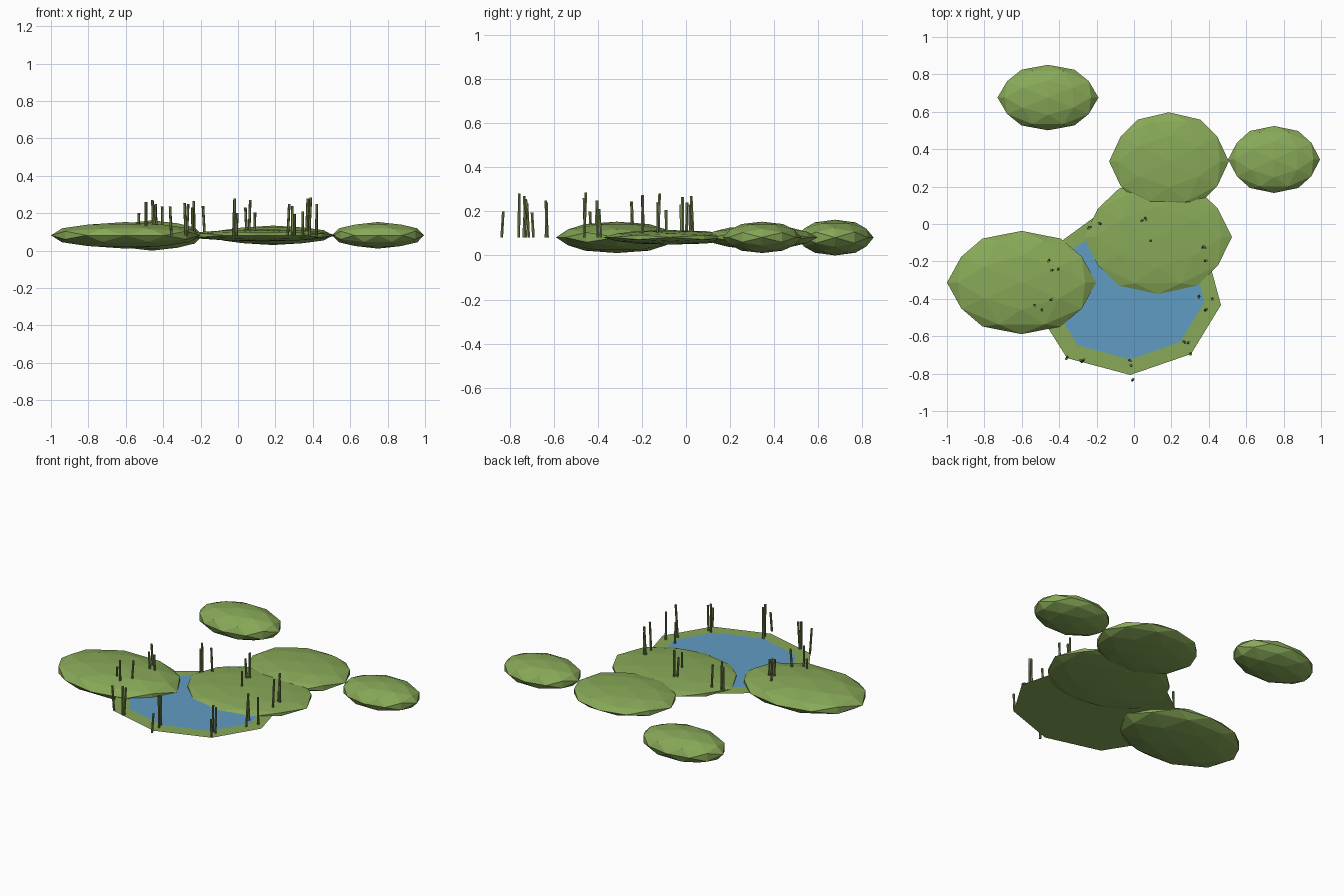
import bpy, bmesh, math, random
from mathutils import Vector

if "Cube" in bpy.data.objects:
    bpy.data.objects.remove(bpy.data.objects["Cube"])

random.seed(4)
LEVEL = 0.081  # height of the waterline


def material(name, srgb):
    m = bpy.data.materials.new(name)
    m.diffuse_color = [((c / 255 + 0.055) / 1.055) ** 2.4 for c in srgb] + [1]
    m.use_nodes = True
    m.node_tree.nodes["Principled BSDF"].inputs["Base Color"].default_value = m.diffuse_color
    return m


GRASS = material("grass_green", (136, 169, 88))
WATER = material("water_blue", (97, 156, 196))
REED = material("reed_green", (118, 138, 78))


def finish(name, bm, mat):
    mesh = bpy.data.meshes.new(name)
    bm.to_mesh(mesh)
    bm.free()
    mesh.materials.append(mat)
    obj = bpy.data.objects.new(name, mesh)
    bpy.context.collection.objects.link(obj)
    return obj


# Unit icosphere standing on an edge: 12 corners plus the 30 edge midpoints
def sphere_points():
    t = (1 + math.sqrt(5)) / 2
    pts = []
    for a in (-1, 1):
        for b in (-t, t):
            pts += [Vector((a, b, 0)), Vector((0, a, b)), Vector((b, 0, a))]
    mids = [(p + q) / 2 for i, p in enumerate(pts) for q in pts[:i]
            if (p - q).length < 2.1]
    return [p.normalized() for p in pts + mids]


def mound(name, centre, radii):
    bm = bmesh.new()
    for p in sphere_points():
        bm.verts.new([c + r * v for c, r, v in zip(centre, radii, p)])
    bmesh.ops.convex_hull(bm, input=bm.verts[:])
    bmesh.ops.recalc_face_normals(bm, faces=bm.faces[:])
    finish(name, bm, GRASS)


# Flattened grassy mounds
mound("mound_left", (-0.601, -0.313, 0.082), (0.399, 0.276, 0.071))
mound("mound_back_left", (-0.46, 0.676, 0.081), (0.27, 0.175, 0.081))
mound("mound_right", (0.749, 0.345, 0.082), (0.246, 0.179, 0.071))
mound("mound_back", (0.187, 0.335, 0.082), (0.32, 0.262, 0.052))
mound("mound_centre", (0.128, -0.07, 0.082), (0.396, 0.305, 0.033))

# Flat nine-sided shore with the same outline shrunk for the water
OUTLINE = [(-0.02, -0.807), (0.305, -0.695), (0.465, -0.433), (0.38, -0.12),
           (0.12, 0.08), (-0.18, 0.06), (-0.42, -0.115), (-0.52, -0.46),
           (-0.358, -0.717)]
CX, CY = -0.03, -0.335


def sheet(name, scale, z, mat):
    bm = bmesh.new()
    bm.faces.new([bm.verts.new((CX + (x - CX) * scale, CY + (y - CY) * scale, z))
                  for x, y in OUTLINE])
    finish(name, bm, mat)


sheet("shore", 1.0, LEVEL - 0.002, GRASS)
sheet("water", 0.823, LEVEL + 0.001, WATER)

# Reeds in clumps of three around the shore: x, y, top height
CLUMPS = [
    [(-0.455, -0.195, 0.272), (-0.405, -0.243, 0.235), (-0.438, -0.246, 0.245)],
    [(-0.444, -0.406, 0.25), (-0.532, -0.433, 0.20), (-0.492, -0.46, 0.26)],
    [(-0.360, -0.717, 0.235), (-0.283, -0.732, 0.255), (-0.270, -0.728, 0.25)],
    [(-0.022, -0.73, 0.27), (-0.016, -0.757, 0.28), (-0.006, -0.832, 0.20)],
    [(0.270, -0.632, 0.25), (0.290, -0.633, 0.24), (0.302, -0.695, 0.195)],
    [(0.347, -0.39, 0.21), (0.385, -0.458, 0.285), (0.420, -0.402, 0.25)],
    [(0.383, -0.197, 0.275), (0.369, -0.123, 0.28), (0.380, -0.128, 0.24)],
    [(0.090, -0.09, 0.205), (0.043, 0.018, 0.23), (0.062, 0.028, 0.27)],
    [(-0.183, 0.003, 0.24), (-0.235, -0.016, 0.265), (-0.243, -0.022, 0.23)],
]


def reed(bm, x, y, top, radius=0.007, sides=6):
    lean = Vector((random.uniform(-1, 1), random.uniform(-1, 1), 0)) * 0.005
    rings = []
    for z, sign in ((LEVEL, -1), (top, 1)):
        rings.append([bm.verts.new(
            Vector((x, y, z)) + lean * sign
            + Vector((math.cos(a), math.sin(a), 0)) * radius)
            for a in (2 * math.pi * i / sides for i in range(sides))])
    low, high = rings
    for i in range(sides):
        j = (i + 1) % sides
        bm.faces.new((low[i], low[j], high[j], high[i]))
    bm.faces.new(high)
    bm.faces.new(low[::-1])


for n, clump in enumerate(CLUMPS, 1):
    bm = bmesh.new()
    for x, y, top in clump:
        reed(bm, x, y, top)
    finish(f"reed_clump_{n}", bm, REED)
